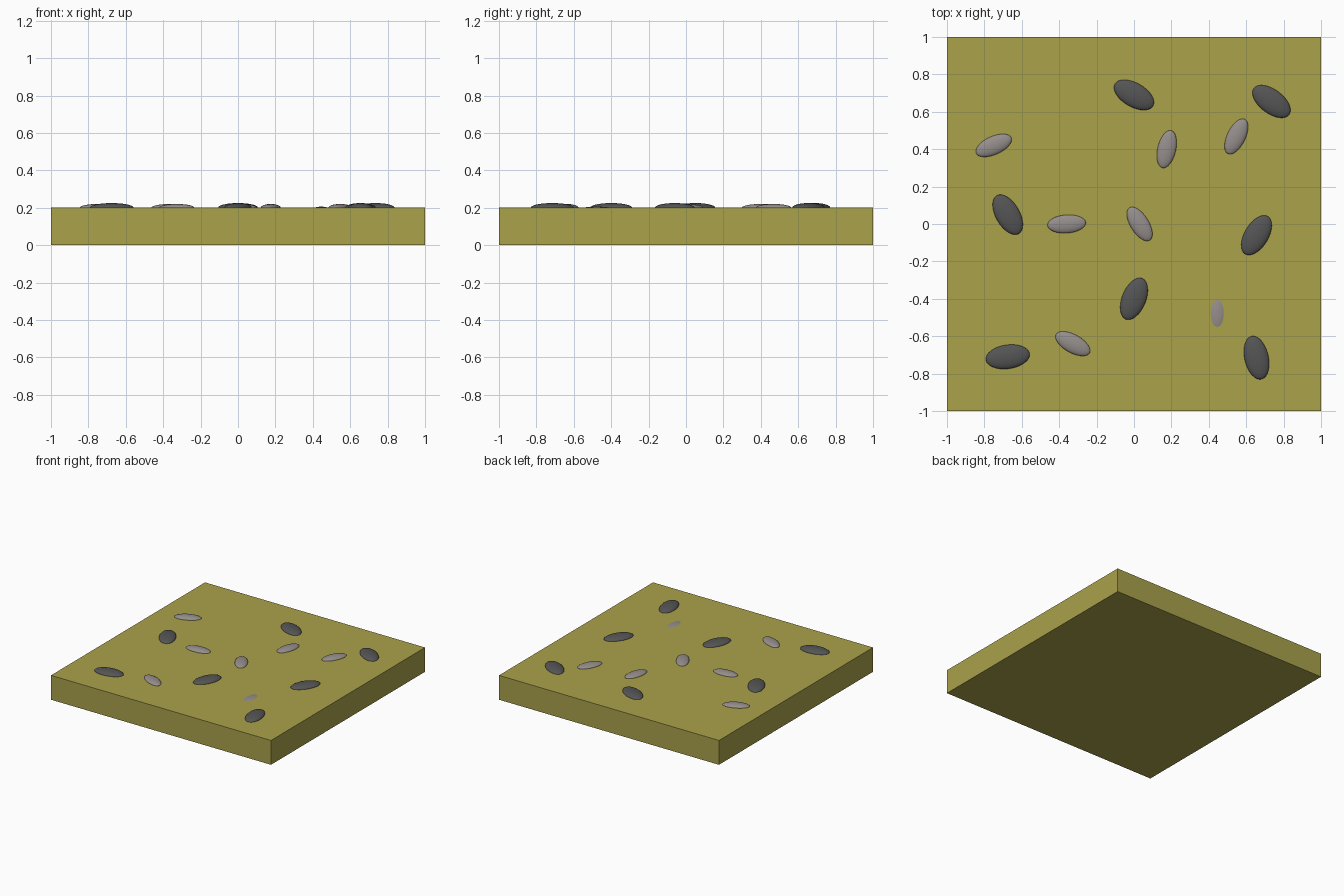
import bpy
from math import radians

if "Cube" in bpy.data.objects:
    bpy.data.objects.remove(bpy.data.objects["Cube"])


def material(name, rgb):
    m = bpy.data.materials.new(name)
    m.diffuse_color = (*rgb, 1)
    m.use_nodes = True
    m.node_tree.nodes["Principled BSDF"].inputs["Base Color"].default_value = m.diffuse_color
    return m


crust = material("crust", (0.40, 0.36, 0.07))
dark = material("dark", (0.09, 0.09, 0.09))
light = material("light", (0.30, 0.27, 0.26))

# Flat square slab
bpy.ops.mesh.primitive_cube_add(size=1, location=(0, 0, 0.1))
slab = bpy.context.object
slab.name = "slab"
slab.scale = (2, 2, 0.2)
slab.data.materials.append(crust)


def seed(name, x, y, angle, radii, mat, z):
    """Flattened ellipsoid half sunk into the slab top."""
    bpy.ops.mesh.primitive_uv_sphere_add(segments=32, ring_count=16, radius=1,
                                         location=(x, y, z), rotation=(0, 0, radians(angle)))
    ob = bpy.context.object
    ob.name = name
    ob.scale = radii
    ob.data.materials.append(mat)
    bpy.ops.object.shade_smooth()


# Large dark seeds: x, y, turn
for i, (x, y, a) in enumerate([(0, 0.69, -30), (0.735, 0.655, -37), (-0.675, 0.05, 120),
                               (0.655, -0.06, 59), (0, -0.40, 68), (-0.675, -0.71, 8),
                               (0.655, -0.715, 103)]):
    seed(f"dark_seed_{i + 1}", x, y, a, (0.118, 0.064, 0.025), dark, 0.2)

# Small light seeds: x, y, turn, centre height
for i, (x, y, a, z) in enumerate([(-0.75, 0.42, 24, 0.2), (0.175, 0.40, 77, 0.2),
                                  (0.547, 0.468, 64, 0.2), (-0.36, 0, 4, 0.2),
                                  (0.03, 0, 122, 0.2), (-0.327, -0.64, -29, 0.2),
                                  (0.445, -0.477, 90, 0.186)]):
    seed(f"light_seed_{i + 1}", x, y, a, (0.103, 0.049, 0.02), light, z)
